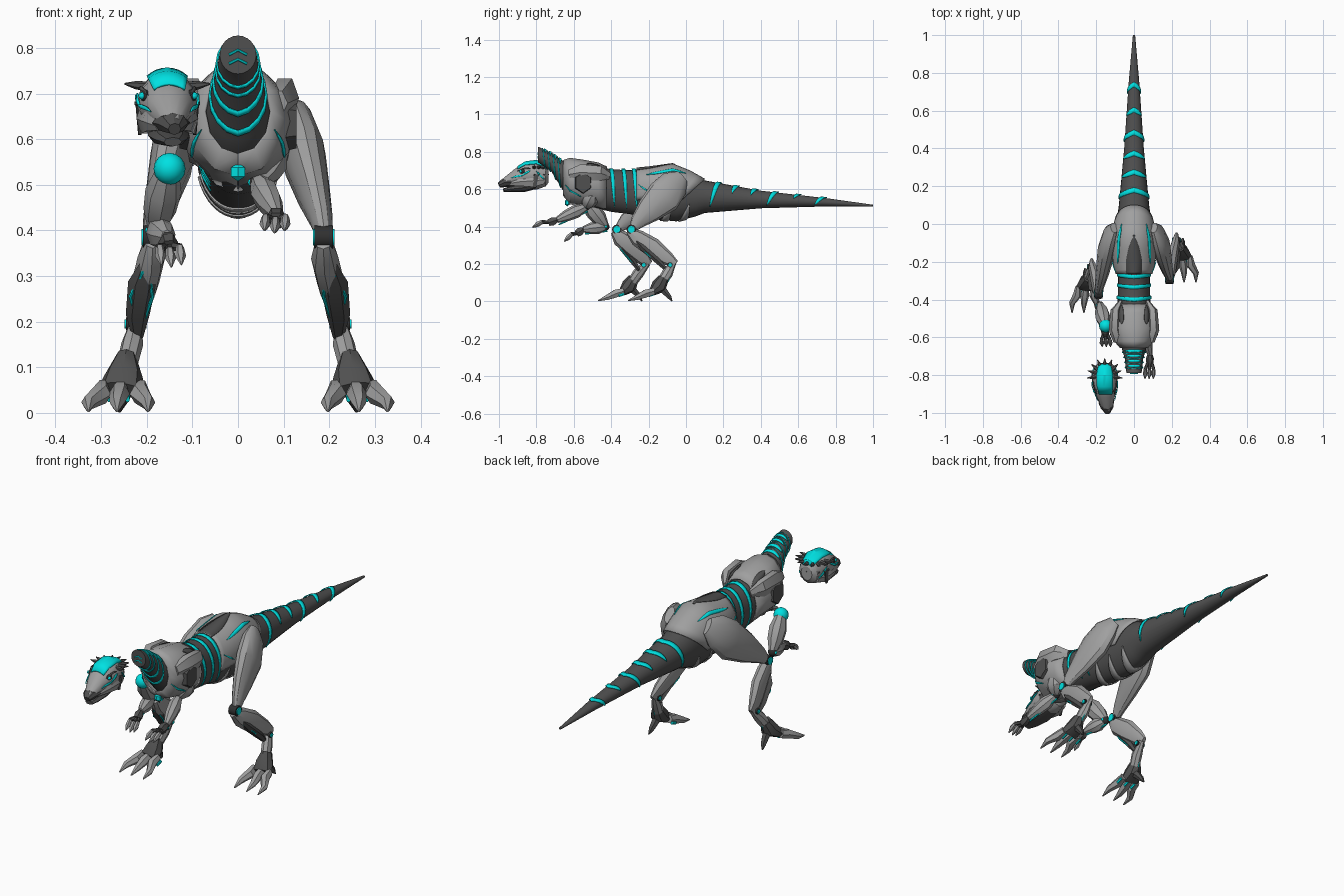
import bpy, bmesh, math
from mathutils import Vector

cube = bpy.data.objects.get("Cube")
if cube:
    bpy.data.objects.remove(cube, do_unlink=True)

def material(name, color):
    m = bpy.data.materials.new(name)
    m.use_nodes = True
    m.diffuse_color = (*color, 1)
    m.node_tree.nodes["Principled BSDF"].inputs["Base Color"].default_value = (*color, 1)
    return m

LIGHT = material("light grey plating", (.35, .35, .35))
DARK = material("dark grey casing", (.08, .08, .08))
CYAN = material("cyan glow", (0, .75, .76))
BLACK = material("black joints", (.03, .03, .03))

def finish(name, bm, mat):
    mesh = bpy.data.meshes.new(name)
    bm.to_mesh(mesh)
    bm.free()
    mesh.materials.append(mat)
    mesh.shade_smooth()
    mesh.set_sharp_from_angle(angle=math.radians(32))
    obj = bpy.data.objects.new(name, mesh)
    bpy.context.collection.objects.link(obj)
    return obj

def skin(name, rings, mat, closed=True, thick=0):
    """Join rows of points into a surface; closed rings get end caps."""
    bm = bmesh.new()
    rows = [[bm.verts.new(p) for p in ring] for ring in rings]
    n = len(rows[0])
    for a, b in zip(rows, rows[1:]):
        for i in range(n if closed else n - 1):
            j = (i + 1) % n
            bm.faces.new((a[i], a[j], b[j], b[i]))
    if closed:
        bm.faces.new(rows[0])
        bm.faces.new(rows[-1])
    bmesh.ops.recalc_face_normals(bm, faces=bm.faces)
    obj = finish(name, bm, mat)
    if thick:
        mod = obj.modifiers.new("thickness", 'SOLIDIFY')
        mod.thickness, mod.offset = thick, 0

def tube(name, mat, path, n=10):
    """Loft ellipses along a path of (x, y, z, side radius, depth radius)."""
    centers = [Vector(p[:3]) for p in path]
    rings = []
    for i, p in enumerate(path):
        t = (centers[min(i + 1, len(path) - 1)] - centers[max(i - 1, 0)]).normalized()
        ref = Vector((1, 0, 0)) if abs(t.x) < .8 else Vector((0, 0, 1))
        side = (ref - t * ref.dot(t)).normalized()
        up = side.cross(t)
        angles = [math.tau * k / n for k in range(n)]
        rings.append([centers[i] + side * p[3] * math.cos(a) + up * p[4] * math.sin(a) for a in angles])
    skin(name, rings, mat)

def ball(name, mat, c, r, scale=(1, 1, 1), seg=16):
    bm = bmesh.new()
    bmesh.ops.create_uvsphere(bm, u_segments=seg, v_segments=seg // 2, radius=r)
    obj = finish(name, bm, mat)
    obj.location, obj.scale = c, scale

def surf(secs, y, a, lift=0):
    """Point at angle a from the top of a body made of (y, x, z, width, height)."""
    y = min(max(y, secs[0][0]), secs[-1][0])
    for p, q in zip(secs, secs[1:]):
        if y <= q[0]:
            f = (y - p[0]) / (q[0] - p[0])
            x, z, w, h = (u + (v - u) * f for u, v in zip(p[1:], q[1:]))
            return Vector((x + (w + lift) * math.sin(a), y, z + (h + lift) * math.cos(a)))

def body(name, secs, mat, n=24):
    skin(name, [[surf(secs, s[0], math.tau * k / n) for k in range(n)] for s in secs], mat)

def shell(name, secs, mat, ys, reach, lift=0, n=20, sweep=0):
    """Open plating; sweep pulls the sides of the rear edge forward."""
    angles = [reach * (2 * k / n - 1) for k in range(n + 1)]
    skin(name, [[surf(secs, y - sweep * a * a * i / len(ys), a, lift) for a in angles]
                for i, y in enumerate(ys)], mat, closed=False, thick=.006)

def ribbon(name, secs, mat, start, end, dy=0, da=0, bend=0, middle=0, blunt=False, n=16):
    """Thin tapered plate lying on a body, from (y, a) to (y, a)."""
    rows = []
    for i in range(n + 1):
        u = i / n
        a = start[1] + (end[1] - start[1]) * u
        y = start[0] + (end[0] - start[0]) * u - bend * abs(a - middle)
        f = max(.1, 1 - (u ** 2 if blunt else abs(2 * u - 1) ** 3))
        rows.append([surf(secs, y + dy * f * k, a + da * f * k, .004) for k in (-1, 0, 1)])
    skin(name, rows, mat, closed=False, thick=.004)

# Neck, trunk and tail in one dark body
CORE = [(-.79, 0, .785, .04, .042), (-.72, 0, .745, .047, .05), (-.66, 0, .675, .064, .078),
        (-.6, 0, .64, .085, .105), (-.5, 0, .62, .095, .115), (-.4, 0, .592, .086, .113),
        (-.3, 0, .585, .085, .118), (-.2, 0, .575, .085, .133), (-.05, 0, .565, .09, .137),
        (.05, 0, .562, .087, .108), (.1, 0, .56, .08, .087), (.4, 0, .545, .052, .047),
        (.75, 0, .53, .028, .022), (1, 0, .512, .006, .005)]
body("neck_trunk_and_tail", CORE, DARK)
for y, reach in ((.18, 2.2), (.275, 1.2), (.375, 1.2), (.485, 2.2), (.605, 1.2), (.74, 2.2)):
    ribbon("tail_stripe", CORE, CYAN, (y, -reach), (y, reach), dy=.013, bend=.024)
for y in (-.752, -.725, -.698, -.672):
    ribbon("neck_stripe", CORE, CYAN, (y, .02), (y, math.tau - .02), dy=.0035, bend=.005, middle=math.pi)
    ribbon("nape_stripe", CORE, CYAN, (y, -.9), (y, .9), dy=.006)
for z in (.775, .795):
    tube("neck_end_light", CYAN, [(x, -.791, z - abs(x) * .5, .003, .003) for x in (-.02, 0, .02)], 6)
for y in (-.4, -.335, -.28):
    ribbon("waist_stripe", CORE, CYAN, (y, -2.4), (y, 2.4), dy=.01, bend=-.008)
for y in (-.22, -.12, -.02):
    ribbon("belly_rib", CORE, LIGHT, (y, math.pi - 1.2), (y, math.pi + 1.2), dy=.02, bend=-.03, middle=math.pi)

# Chest plating
CHEST = [(-.655, 0, .66, .072, .093), (-.62, 0, .643, .102, .122), (-.55, 0, .633, .125, .122),
         (-.47, 0, .62, .113, .12), (-.425, 0, .603, .094, .116)]
shell("chest_plating", CHEST, LIGHT, [s[0] for s in CHEST], math.pi, n=12)
ball("chest_light", CYAN, (0, -.635, .528), .02, (1, .7, 1), 6)
for s in (-1, 1):
    tube("shoulder_block", LIGHT, [(s * .085, -.62, .68, .025, .03), (s * .103, -.56, .69, .031, .05),
                                   (s * .098, -.46, .685, .027, .045), (s * .07, -.41, .67, .01, .02)], 6)
    tube("shoulder_socket", DARK, [(s * .09, -.55, .635, .065, .055), (s * .128, -.55, .635, .055, .045)], 6)
    ribbon("chest_line", CHEST, CYAN, (-.645, s * 1.9), (-.56, s * 2.2), da=.035)
    ribbon("back_vent", CHEST, DARK, (-.53, s * .55), (-.43, s * .7), da=.14)

# Pelvis plating
PELVIS = [(-.265, 0, .59, .094, .12), (-.2, 0, .6, .112, .116), (-.07, 0, .6, .118, .134),
          (.02, 0, .585, .1, .113), (.1, 0, .565, .085, .088)]
shell("pelvis_plating", PELVIS, LIGHT, (-.265, -.24, -.2, -.13, -.07, -.02, .02, .06, .1), 2, sweep=.035)
ribbon("pelvis_spine", PELVIS, DARK, (-.265, 0), (-.06, 0), da=.42, blunt=True)
for s in (-1, 1):
    ribbon("pelvis_line", PELVIS, CYAN, (-.21, s * .85), (0, s * .65), da=.07)
    ribbon("flank_line", PELVIS, CYAN, (-.255, s * 1.3), (-.19, s * 1.75), da=.03)

# Legs: the right one stands further forward
def leg(s, label):
    def part(name, mat, path, n=8):
        steps = [min(.16, max(0, (.62 - p[2]) * .33)) if s < 0 else 0 for p in path]
        tube(label + name, mat, [(s * x, y - d, z, a, b) for (x, y, z, a, b), d in zip(path, steps)], n)

    def joint(name, x, y, z, r):
        for tag, mat, half, k in (("", BLACK, .02, 1), ("_light", CYAN, .024, .7)):
            part(name + tag, mat, [(x - half, y, z, r * k, r * k), (x + half, y, z, r * k, r * k)], 12)

    part("thigh", LIGHT, [(.105, -.02, .665, .02, .04), (.125, -.06, .63, .04, .08), (.145, -.12, .56, .048, .095),
                          (.165, -.2, .485, .037, .07), (.182, -.26, .425, .026, .04), (.188, -.28, .395, .02, .025)], 12)
    joint("knee", .188, -.292, .385, .026)
    part("shin", LIGHT, [(.187, -.305, .375, .018, .02), (.19, -.26, .34, .03, .045), (.202, -.18, .29, .03, .052),
                         (.22, -.1, .23, .022, .038), (.225, -.055, .2, .01, .02)])
    part("shin_guard", DARK, [(.2, -.275, .335, .01, .008), (.21, -.23, .285, .031, .018),
                              (.22, -.15, .215, .026, .018), (.22, -.1, .165, .012, .01)], 6)
    for x in (.187, .236):
        part("shin_cable", CYAN, [(.2, -.28, .325, .004, .004), (x, -.21, .255, .004, .004),
                                  (.215, -.112, .178, .004, .004)], 6)
    joint("ankle", .225, -.085, .195, .014)
    part("heel_cable", CYAN, [(.225, -.065, .185, .003, .003), (.235, -.078, .14, .003, .003),
                              (.25, -.11, .08, .003, .003)], 6)
    part("metatarsus", LIGHT, [(.222, -.07, .205, .012, .018), (.232, -.1, .15, .024, .03),
                               (.248, -.14, .085, .022, .026)])
    part("foot", DARK, [(.245, -.12, .125, .022, .03), (.25, -.145, .08, .042, .042), (.258, -.18, .05, .05, .022)])
    part("heel_claw", DARK, [(.25, -.12, .06, .02, .02), (.255, -.09, .025, .014, .014), (.26, -.075, .002, .003, .003)], 6)
    for mid, tip in ((.215, .197), (.26, .265), (.3, .328)):
        part("toe", LIGHT, [(mid - .004, -.17, .055, .014, .02), (mid, -.215, .042, .023, .024),
                            (tip, -.26, .022, .016, .016), (tip, -.31, .004, .003, .003)], 6)
        part("toe_light", CYAN, [(mid - .018, -.17, .04, .005, .008), (mid - .018, -.2, .03, .005, .008)], 6)

leg(1, "left_")
leg(-1, "right_")

# Arms in different poses
def arm(label, *joints):
    shoulder, elbow, wrist, tip = map(Vector, joints)

    def bone(name, mat, a, b, radii, n=8):
        last = len(radii) - 1
        tube(label + name, mat, [(*a.lerp(b, i / last), r, r * 1.15) for i, r in enumerate(radii)], n)

    bone("upper_arm", LIGHT, shoulder, elbow, (.026, .04, .036, .018))
    ball(label + "elbow", BLACK, elbow, .021)
    ball(label + "elbow_light", CYAN, elbow, .016, (1.5, .8, .8))
    bone("forearm", LIGHT, elbow, wrist, (.018, .031, .027, .014))
    under = Vector((0, .01, -.024))
    bone("forearm_cable", CYAN, elbow + under, wrist + under, (.004, .005, .004), 6)
    palm = wrist.lerp(tip, .35)
    bone("hand", DARK, wrist, palm, (.013, .022, .018), 6)
    for k in (-1, 0, 1):
        spread = Vector((k * .022, 0, .005 * abs(k)))
        knuckle = palm.lerp(tip, .4) + spread + Vector((0, 0, .012))
        bone("finger", DARK, palm + spread * .5, knuckle, (.008, .009), 6)
        bone("claw", LIGHT, knuckle, tip + spread, (.009, .012, .002), 6)

arm("left_", (.085, -.5, .575), (.045, -.535, .505), (.085, -.69, .435), (.08, -.82, .395))
arm("right_", (-.155, -.53, .53), (-.18, -.43, .4), (-.155, -.55, .385), (-.146, -.65, .32))
ball("right_shoulder_light", CYAN, (-.15, -.54, .535), .035)

# Head, floating beside the neck
HEAD = [(-.99, -.142, .63, .02, .018), (-.92, -.149, .662, .046, .043), (-.86, -.154, .678, .064, .066),
        (-.8, -.155, .675, .067, .077), (-.75, -.155, .672, .05, .057), (-.735, -.155, .67, .03, .035)]
body("head", HEAD, LIGHT, 12)
shell("skull_dome", HEAD, CYAN, (-.9, -.86, -.8, -.75, -.74), .68, .002, 8)
tube("beak", DARK, [(-.147, -.94, .636, .042, .022), (-.142, -.975, .634, .033, .024), (-.139, -1, .622, .014, .014)], 8)
tube("lower_jaw", DARK, [(-.155, -.79, .63, .045, .025), (-.152, -.87, .608, .045, .024),
                         (-.147, -.94, .6, .036, .016), (-.143, -.975, .594, .02, .01)], 8)
for s in (-1, 1):
    tube("cheek", LIGHT, [(-.155 + s * .04, -.76, .65, .014, .025), (-.155 + s * .047, -.82, .645, .021, .038),
                          (-.153 + s * .04, -.89, .64, .018, .026), (-.148 + s * .024, -.95, .63, .01, .012)], 6)
    ball("eye_socket", BLACK, (-.153 + s * .05, -.875, .695), .017, (.7, 1, .8))
    ball("eye", CYAN, (-.153 + s * .057, -.884, .695), .008)
    for start, end in (((-.935, 1.45), (-.87, 1.6)), ((-.88, 1.6), (-.83, 1.25)), ((-.8, 1.3), (-.755, 1.9))):
        ribbon("cheek_line", HEAD, CYAN, (start[0], s * start[1]), (end[0], s * end[1]), da=.08)
    ribbon("brow", HEAD, DARK, (-.9, s * 1.0), (-.83, s * 1.1), da=.06)
    tube("jaw_hinge", DARK, [(-.155 + s * .064, -.8, .68, .006, .015), (-.155 + s * .06, -.81, .61, .004, .01)], 6)

# Crest of spikes round the back of the skull
for i in range(-4, 5):
    out = Vector((math.sin(i * .42), math.cos(i * .42), .12))
    for name, z, path in (("crest_spike", .71, ((.045, .011), (.07, .009), (.094, .002))),
                          ("nape_spike", .67, ((.04, .01), (.072, .004)))):
        tube(name, DARK, [(*(Vector((-.155, -.805, z)) + out * r), w, w) for r, w in path], 6)
